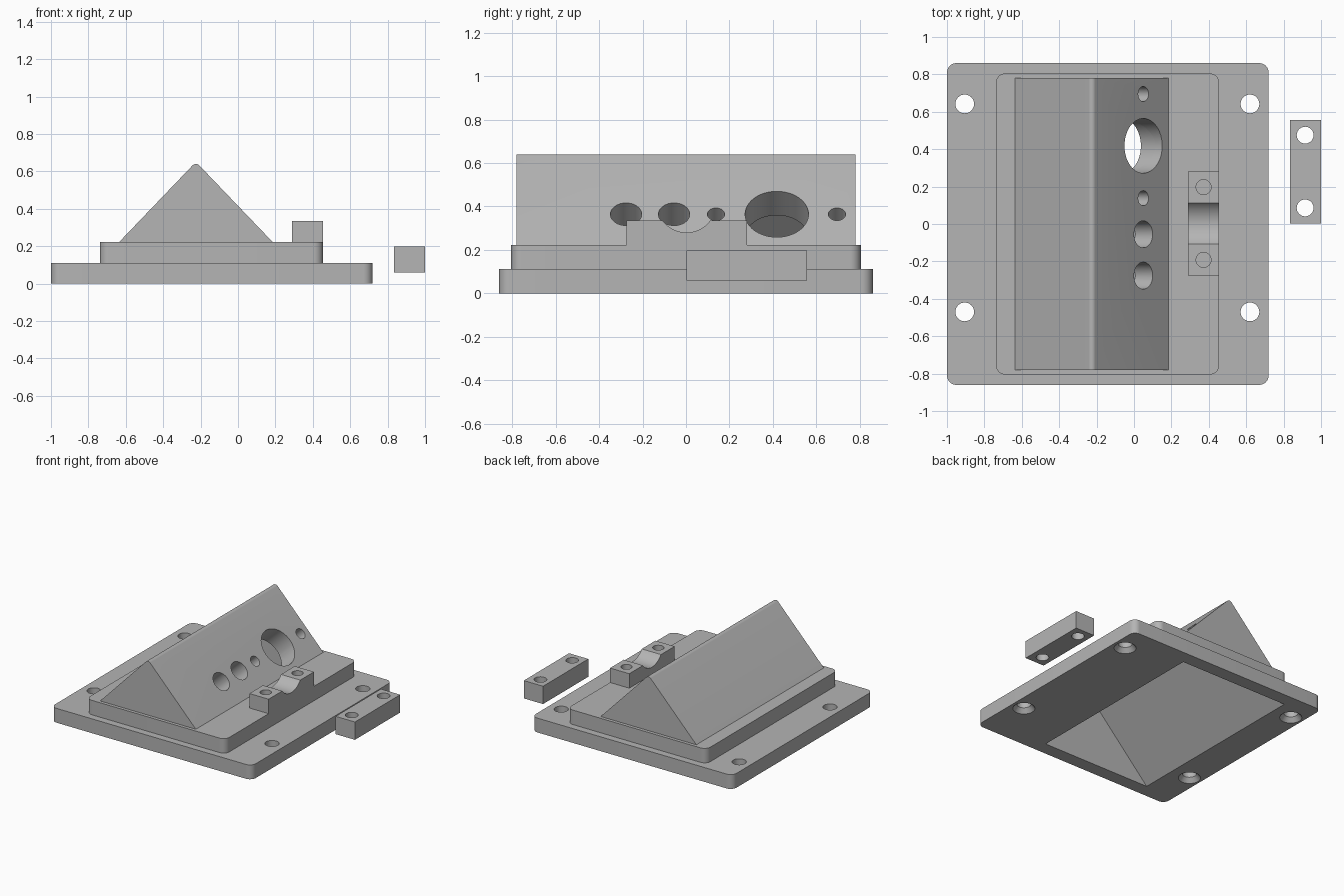
import bpy, bmesh, math
from mathutils import Matrix, Vector

cube = bpy.data.objects.get("Cube")
if cube:
    bpy.data.objects.remove(cube, do_unlink=True)

grey = bpy.data.materials.new("plain grey")
GREY = (0.46, 0.46, 0.46, 1)
grey.diffuse_color = GREY
grey.use_nodes = True
grey.node_tree.nodes["Principled BSDF"].inputs["Base Color"].default_value = GREY
parts = []


def make(name, bm):
    bmesh.ops.recalc_face_normals(bm, faces=bm.faces)
    mesh = bpy.data.meshes.new(name)
    bm.to_mesh(mesh)
    bm.free()
    mesh.materials.append(grey)
    obj = bpy.data.objects.new(name, mesh)
    bpy.context.collection.objects.link(obj)
    return obj


def extrude(name, points, move):
    """Solid made by sweeping a flat outline along a vector."""
    bm = bmesh.new()
    face = bm.faces.new([bm.verts.new(p) for p in points])
    res = bmesh.ops.extrude_face_region(bm, geom=[face], use_keep_orig=True)
    verts = [v for v in res["geom"] if isinstance(v, bmesh.types.BMVert)]
    bmesh.ops.translate(bm, verts=verts, vec=move)
    return make(name, bm)


def arc(cx, cy, r, start, end, steps):
    return [(cx + r * math.cos(math.radians(start + (end - start) * i / steps)),
             cy + r * math.sin(math.radians(start + (end - start) * i / steps)))
            for i in range(steps + 1)]


def rounded_plate(name, x0, x1, y, z0, z1, r):
    corners = ((x1 - r, y - r, 0), (x0 + r, y - r, 90),
               (x0 + r, r - y, 180), (x1 - r, r - y, 270))
    outline = [p for cx, cy, a in corners for p in arc(cx, cy, r, a, a + 90, 10)]
    return extrude(name, [(px, py, z0) for px, py in outline], (0, 0, z1 - z0))


def cylinder(center, r, depth, axis=(0, 0, 1), r2=None):
    bm = bmesh.new()
    turn = Vector((0, 0, 1)).rotation_difference(Vector(axis)).to_matrix().to_4x4()
    bmesh.ops.create_cone(bm, cap_ends=True, segments=48, radius1=r,
                          radius2=r if r2 is None else r2, depth=depth,
                          matrix=Matrix.Translation(center) @ turn)
    return make("cutter", bm)


def finish(obj, cutters):
    """Cut the holes and keep the result as a plain mesh."""
    for c in cutters:
        c.hide_render = True
        mod = obj.modifiers.new("cut", 'BOOLEAN')
        mod.operation, mod.solver, mod.object = 'DIFFERENCE', 'EXACT', c
    graph = bpy.context.evaluated_depsgraph_get()
    mesh = bpy.data.meshes.new_from_object(obj.evaluated_get(graph))
    obj.modifiers.clear()
    obj.data = mesh
    parts.append(obj)


# Slope of the ridge body and the hollow beneath it
RIDGE_X, HALF, STEP_TOP, TOP, FILLET = -0.225, 0.41, 0.223, 0.64, 0.025
slope = math.radians(46.1)
normal = Vector((math.sin(slope), 0, math.cos(slope)))
hollow_half = 0.465 + 0.1 / math.tan(slope)
hollow = extrude("cutter", [
    (-0.285 - hollow_half, -0.755, -0.1),
    (-0.285 + hollow_half, -0.755, -0.1),
    (-0.285, -0.755, -0.1 + hollow_half * math.tan(slope))], (0, 1.51, 0))

# Round holes drilled square to the sloping panel
panel_holes = [cylinder(Vector((0.05, y, 0.364)) - normal * 0.1, r, 0.4, normal)
               for y, r in ((0.695, 0.04), (0.418, 0.146), (0.138, 0.04),
                            (-0.055, 0.072), (-0.276, 0.072))]

# Base plate with countersunk fixing holes
base = rounded_plate("base_plate", -1, 0.72, 0.86, 0, 0.111, 0.05)
fixings = []
for x in (-0.905, 0.62):
    for y in (0.642, -0.47):
        fixings.append(cylinder((x, y, 0.05), 0.05, 0.3))
        fixings.append(cylinder((x, y, 0.01), 0.095, 0.06, r2=0.045))
finish(base, [hollow] + fixings)

# Clamp screw holes, blind
screws = [cylinder((0.372, y, 0.28), 0.04, 0.24) for y in (0.197, -0.192)]

# Raised step plate
step = rounded_plate("step_plate", -0.738, 0.455, 0.805, 0.111, STEP_TOP, 0.05)
finish(step, [hollow, panel_holes[1]] + screws)

# Ridge body with softened crest
steep = math.degrees(slope)
crest = arc(RIDGE_X, TOP - FILLET, FILLET, 90 - steep, 90 + steep, 8)
profile = [(RIDGE_X - HALF, STEP_TOP), (RIDGE_X + HALF, STEP_TOP)] + crest
ridge = extrude("ridge_body", [(x, -0.78, z) for x, z in profile], (0, 1.56, 0))
finish(ridge, [hollow] + panel_holes)

# Lower clamp with a curved saddle
reach = math.degrees(math.asin(0.11 / 0.1375))
saddle = arc(0.002, 0.4175, 0.1375, 270 + reach, 270 - reach, 20)
outline = [(-0.275, STEP_TOP), (0.28, STEP_TOP), (0.28, 0.335)] + saddle + [(-0.275, 0.335)]
clamp = extrude("lower_clamp", [(0.29, y, z) for y, z in outline], (0.165, 0, 0))
finish(clamp, screws)

# Loose clamp bar lying beside the base
bar = extrude("loose_clamp_bar", [(0.835, 0.003, 0.06), (1, 0.003, 0.06),
                                  (1, 0.557, 0.06), (0.835, 0.557, 0.06)], (0, 0, 0.138))
finish(bar, [cylinder((0.915, y, 0.13), 0.045, 0.3) for y in (0.475, 0.086)])

# Tidy up helpers and shade
for obj in [o for o in bpy.data.objects if o.name.startswith("cutter")]:
    bpy.data.objects.remove(obj, do_unlink=True)
bpy.ops.object.select_all(action='DESELECT')
for obj in parts:
    obj.select_set(True)
bpy.context.view_layer.objects.active = parts[0]
bpy.ops.object.shade_smooth_by_angle(angle=math.radians(30))
